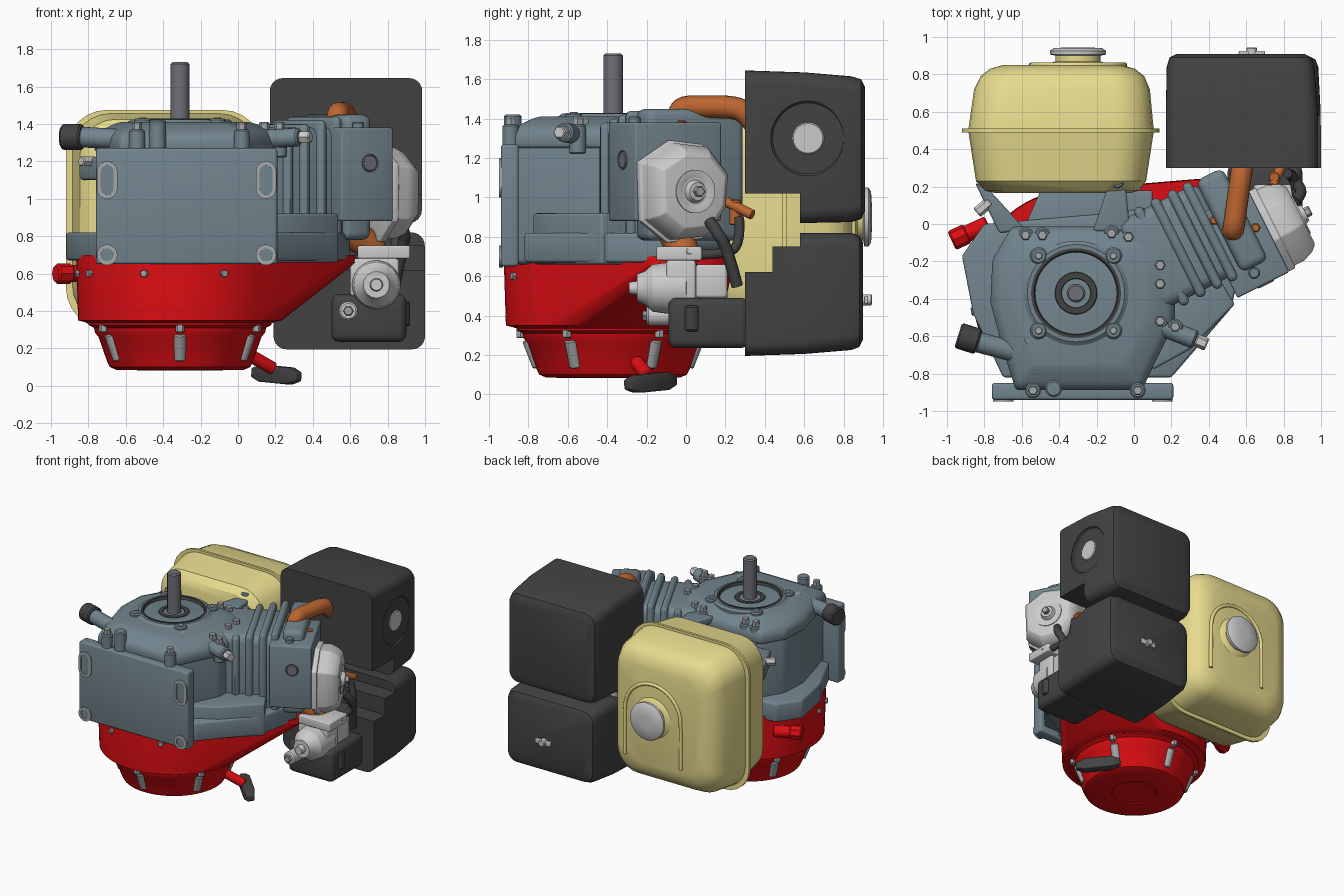
import bpy, bmesh, math
from mathutils import Vector, Matrix

if "Cube" in bpy.data.objects:
    bpy.data.objects.remove(bpy.data.objects["Cube"])

def material(name, r, g, b):
    m = bpy.data.materials.new(name)
    m.diffuse_color = (r, g, b, 1)
    m.use_nodes = True
    m.node_tree.nodes["Principled BSDF"].inputs["Base Color"].default_value = m.diffuse_color
    return m

STEEL = material("blue_grey", .17, .235, .27)
RED = material("red", .72, .004, .006)
TANK = material("pale_yellow", .80, .71, .27)
DARK = material("charcoal", .055, .055, .055)
PIPE = material("copper", .50, .13, .03)
SILVER = material("silver", .62, .60, .61)
GREY = material("bolt_grey", .38, .39, .40)
SHAFT = material("shaft_grey", .16, .16, .19)
I = Matrix.Identity(4)
CX, CY = -.31, -.37                                  # crankshaft axis
CYL = Matrix.Translation((CX, CY, 0)) @ Matrix.Rotation(math.radians(26.6), 4, 'Z')

def loft(name, rings, mat, mtx=I, bevel=0):
    """Skin a stack of equal-length point rings and cap both ends."""
    bm = bmesh.new()
    rows = [[bm.verts.new(mtx @ Vector(p)) for p in r] for r in rings]
    n = len(rows[0])
    for a, b in zip(rows, rows[1:]):
        for i in range(n):
            bm.faces.new((a[i], a[(i + 1) % n], b[(i + 1) % n], b[i]))
    bm.faces.new(rows[0])
    bm.faces.new(rows[-1])
    bmesh.ops.recalc_face_normals(bm, faces=bm.faces)
    me = bpy.data.meshes.new(name)
    bm.to_mesh(me)
    bm.free()
    ob = bpy.data.objects.new(name, me)
    bpy.context.collection.objects.link(ob)
    me.materials.append(mat)
    if bevel:
        b = ob.modifiers.new("bevel", 'BEVEL')
        b.width, b.segments, b.limit_method = bevel, 3, 'ANGLE'
        b.angle_limit = math.radians(25)
    return ob

def prism(name, pts, z0, z1, mat, mtx=I, bevel=.015):
    return loft(name, [[(x, y, z) for x, y in pts] for z in (z0, z1)], mat, mtx, bevel)

def box(name, x, y, z, mat, mtx=I, bevel=.015):
    return prism(name, [(x[0], y[0]), (x[1], y[0]), (x[1], y[1]), (x[0], y[1])], *z, mat, mtx, bevel)

def lathe(name, profile, origin, axis, mat, n=40):
    """Revolve (radius, height) pairs about an axis."""
    m = Matrix.Translation(origin) @ Vector(axis).to_track_quat('Z', 'Y').to_matrix().to_4x4()
    ang = [2 * math.pi * i / n for i in range(n)]
    return loft(name, [[(r * math.cos(a), r * math.sin(a), h) for a in ang] for r, h in profile], mat, m)

def rod(name, a, b, r, mat, n=24):
    d = Vector(b) - Vector(a)
    L, c = d.length, min(r * .2, .01)
    return lathe(name, [(r - c, 0), (r, c), (r, L - c), (r - c, L)], a, d, mat, n)

def rrect(y, x0, x1, z0, z1, r, n=6):
    """Rounded rectangle in the xz plane."""
    out = []
    for k, (cx, cz) in enumerate(((x1 - r, z1 - r), (x0 + r, z1 - r), (x0 + r, z0 + r), (x1 - r, z0 + r))):
        for i in range(n + 1):
            a = math.pi / 2 * (k + i / n)
            out.append((cx + r * math.cos(a), y, cz + r * math.sin(a)))
    return out

def tube(name, pts, r, mat):
    cu = bpy.data.curves.new(name, 'CURVE')
    cu.dimensions, cu.bevel_depth, cu.bevel_resolution, cu.use_fill_caps = '3D', r, 5, True
    sp = cu.splines.new('NURBS')
    sp.points.add(len(pts) - 1)
    for p, c in zip(sp.points, pts):
        p.co = (*c, 1)
    sp.order_u, sp.use_endpoint_u, sp.resolution_u = 3, True, 8
    ob = bpy.data.objects.new(name, cu)
    bpy.context.collection.objects.link(ob)
    cu.materials.append(mat)

def cut(ob, cutter):
    m = ob.modifiers.new("cut", 'BOOLEAN')
    m.operation, m.object, m.solver = 'DIFFERENCE', cutter, 'EXACT'
    bpy.context.view_layer.objects.active = ob
    bpy.ops.object.modifier_apply(modifier=m.name)
    bpy.data.objects.remove(cutter)

# Crankcase, domed cover, lower flange
body = [(-.62, -.87), (-.68, -.68), (-.75, -.42), (-.74, -.2), (-.64, -.03), (.0, -.03),
        (.13, -.1), (.2, -.24), (.2, -.52), (.1, -.72), (.03, -.87)]
prism("crankcase", body, .66, 1.29, STEEL, bevel=.03)
sc = lambda s, z: [(CX + (x - CX) * s, -.42 + (y + .42) * s, z) for x, y in body]
loft("crankcase_cover", [sc(1.04, 1.25), sc(1.04, 1.32), sc(.98, 1.36), sc(.8, 1.40), sc(.72, 1.41)], STEEL, bevel=.02)
prism("lower_flange", [(-.8, 0), (-.92, -.17), (-.86, -.48), (-.7, -.82), (.2, -.82), (.52, -.45),
                       (.6, -.1), (.3, .12), (-.1, .06)], .67, .82, STEEL)
prism("side_block", [(.1, -.78), (.3, -.67), (.54, -.43), (.4, -.2), (.1, -.4)], .66, .92, STEEL)

# Front mounting plate with slots and bosses
box("mounting_plate", (-.76, .21), (-.94, -.85), (.65, 1.27), STEEL)
for x in (-.7, .15):
    for z, h in ((1.1, .1), (.7, .055)):
        o = lambda y, d: rrect(y, x - .055 + d, x + .055 - d, z - h + d, z + h - d, .054 - d)
        loft("mounting_slot_rim", [o(-.93, 0), o(-.95, 0), o(-.95, .02), o(-.942, .02)], GREY)
        loft("mounting_slot_hole", [o(-.93, .02), o(-.944, .021)], STEEL)

# Output shaft, seal and flange ring
lathe("shaft_flange", [(.28, 1.36), (.28, 1.41), (.26, 1.425), (.24, 1.425), (.24, 1.39)], (CX, CY, 0), (0, 0, 1), STEEL, 64)
lathe("shaft_seal", [(.24, 1.38), (.24, 1.43), (.225, 1.43), (.215, 1.40), (.12, 1.40), (.11, 1.415), (.08, 1.415), (.07, 1.40)],
      (CX, CY, 0), (0, 0, 1), DARK, 64)
rod("output_shaft", (CX, CY, 1.3), (CX, CY, 1.73), .05, SHAFT, 32)
for sx in (-1, 1):
    for sy in (-1, 1):
        rod("flange_boss", (CX + sx * .2, CY + sy * .2, 1.36), (CX + sx * .2, CY + sy * .2, 1.43), .045, STEEL)
        rod("flange_hole", (CX + sx * .2, CY + sy * .2, 1.4), (CX + sx * .2, CY + sy * .2, 1.435), .02, GREY)
for x, y in ((-.58, -.06), (-.49, -.06), (-.12, -.05), (-.03, -.07), (.14, -.22), (.14, -.32), (.14, -.52),
             (.22, -.55), (-.54, -.89), (.02, -.89), (-.56, -.62), (-.05, -.62)):
    rod("cover_boss", (x, y, 1.22), (x, y, 1.37), .042, STEEL)
    rod("cover_bolt", (x, y, 1.36), (x, y, 1.41), .028, GREY, 6)
rod("cover_stud", (-.43, -.88, 1.2), (-.43, -.88, 1.42), .045, STEEL)

# Oil filler, drain stub and tank brackets
rod("oil_filler_neck", (-.5, -.72, 1.31), (-.84, -.63, 1.33), .055, STEEL)
rod("oil_filler_cap", (-.83, -.63, 1.33), (-.94, -.595, 1.33), .07, DARK, 16)
rod("drain_stub", (.02, -.5, 1.31), (.33, -.62, 1.33), .05, STEEL)
rod("drain_plug", (.33, -.62, 1.33), (.39, -.645, 1.33), .035, SILVER, 6)
prism("left_tank_bracket", [(-.85, .22), (-.79, .2), (-.58, -.03), (-.72, -.05)], 1.1, 1.22, STEEL)
prism("right_tank_bracket", [(-.22, -.04), (-.12, .26), (-.05, .26), (-.02, -.04)], 1.3, 1.36, STEEL)
rod("right_bracket_boss", (-.09, .23, 1.25), (-.09, .23, 1.40), .04, STEEL)
prism("rear_tank_bracket", [(-.6, -.05), (-.5, .18), (-.1, .18), (.1, .18), (.1, -.05)], .7, .8, STEEL)
rod("bracket_bolt", (-.77, .12, 1.2), (-.84, .06, 1.2), .03, SILVER, 6)

# Angled cylinder with fins, head and valve cover, in the cylinder's own frame
box("cylinder", (.35, .85), (-.29, .24), (.72, 1.38), STEEL, CYL, .06)
for i, u in enumerate((.47, .57, .67, .76)):
    box("cylinder_fin", (u, u + .055), (-.32, .265), (.7, 1.38 + .02 * i), STEEL, CYL, .04)
box("cylinder_head", (.84, 1.0), (-.3, .25), (.78, 1.45), STEEL, CYL, .04)
box("head_block", (.76, 1.07), (-.41, .08), (.88, 1.38), STEEL, CYL, .012)
rod("head_hole", CYL @ Vector((.93, -.405, 1.19)), CYL @ Vector((.93, -.416, 1.19)), .048, SHAFT)
rod("head_bolt", CYL @ Vector((.9, -.33, 1.36)), CYL @ Vector((.9, -.33, 1.41)), .03, STEEL, 12)
outline = [(-.24, .15), (-.06, .26), (.12, .24), (.24, .1), (.22, -.1), (.12, -.24), (-.08, -.26), (-.23, -.15)]
hexa = lambda u, s: [(u, -.165 + v * s, 1.03 + z * s) for v, z in outline]
loft("valve_cover", [hexa(1.07, 1), hexa(1.11, 1), hexa(1.11, .94), hexa(1.17, .94), hexa(1.23, .84), hexa(1.26, .72)],
     SILVER, CYL, .025)
au = CYL.to_3x3() @ Vector((1, 0, 0))
lathe("valve_cover_dish", [(.11, 0), (.11, .012), (.095, .012), (.06, .002), (.045, .035), (.03, .035)],
      CYL @ Vector((1.255, -.165, 1.03)), au, SILVER)
rod("valve_cover_nut", CYL @ Vector((1.26, -.165, 1.03)), CYL @ Vector((1.32, -.165, 1.03)), .028, GREY, 6)

# Red fan shroud: hull of two circles that draws in toward the bell
def hull(r1, r2, d, z, n=64):
    out = []
    for i in range(n):
        a = 2 * math.pi * (i + .5) / n
        far = d > 0 and math.cos(a) > (r1 - r2) / d
        out.append(((d if far else 0) + (r2 if far else r1) * math.cos(a), (r2 if far else r1) * math.sin(a), z))
    return out
loft("fan_shroud", [hull(.47, .47, .001, .33), hull(.545, .5, .05, .35), hull(.555, .28, .74, .66), hull(.55, .275, .74, .70)], RED, CYL)
lathe("starter_bell", [(.49, .36), (.49, .325), (.46, .31), (.455, .285), (.435, .26), (.39, .13), (.375, .10), (.34, .085),
                       (.17, .082), (.165, .09)], (CX, CY, 0), (0, 0, 1), RED, 64)
for i in range(6):
    a = math.radians(30 + 60 * i)
    c, s = math.cos(a), math.sin(a)
    at = lambda r, z: (CX + r * c, CY + r * s, z)
    rod("bell_tab", at(.43, .28), at(.375, .14), .034, GREY)
    rod("bell_bolt", at(.47, .33), at(.47, .285), .025, GREY, 6)
for a in (-150, -110, -65, 100, 150, 190):
    c, s = math.cos(math.radians(a)), math.sin(math.radians(a))
    rod("shroud_bolt", (CX + .53 * c, CY + .53 * s, .6), (CX + .57 * c, CY + .57 * s, .6), .022, GREY, 6)
rod("red_plug", (-.78, .0, .6), (-.91, -.06, .6), .045, RED)
rod("red_plug_head", (-.89, -.05, .6), (-.975, -.09, .6), .055, RED, 8)

# Pull starter handle
rod("starter_rope_guide", (.0, -.28, .2), (.19, -.19, .09), .035, RED)
H = Matrix.Translation((.205, -.18, .06)) @ Matrix.Rotation(math.radians(-45), 4, 'Z') @ Matrix.Rotation(math.radians(4), 4, 'Y')
loft("starter_handle", [[(x, -w, -h), (x, w, -h), (x, w, h), (x, -w, h)] for x, w, h in
     ((-.17, .025, .025), (-.1, .04, .045), (.1, .04, .045), (.17, .025, .025))], DARK, H, .01)

# Fuel tank with seam flange, cap and arched rib
S = ((.165, -.74, -.02, .46, 1.32, .14), (.18, -.80, .03, .40, 1.38, .18), (.23, -.845, .065, .37, 1.425, .19),
     (.49, -.885, .105, .335, 1.455, .2), (.49, -.92, .135, .305, 1.475, .22), (.51, -.92, .135, .305, 1.475, .22),
     (.51, -.885, .105, .335, 1.455, .2), (.72, -.855, .085, .355, 1.435, .19), (.79, -.82, .055, .39, 1.405, .18),
     (.83, -.77, .005, .44, 1.355, .16), (.85, -.7, -.07, .51, 1.285, .14))
loft("fuel_tank", [rrect(*s) for s in S], TANK)
lathe("tank_neck", [(.17, 0), (.15, .02), (.12, .03), (.12, .07)], (-.3, .84, .9), (0, 1, 0), TANK)
lathe("fuel_cap", [(.12, 0), (.15, .006), (.15, .026), (.13, .04), (.05, .045)], (-.3, .9, .9), (0, 1, 0), SILVER, 20)
arch = [(-.55, .848, .55)] + [(-.3 - .25 * math.cos(math.pi * i / 10), .85, .92 + .25 * math.sin(math.pi * i / 10))
                             for i in range(11)] + [(-.05, .848, .55)]
tube("tank_rib", arch, .014, TANK)

# Muffler box (upper) with side outlet
up = loft("muffler_box", [rrect(*s) for s in ((.3, .17, .985, .87, 1.645, .07), (.6, .17, .983, .87, 1.635, .07),
      (.84, .175, .965, .875, 1.615, .08), (.89, .19, .95, .89, 1.60, .08), (.91, .23, .91, .93, 1.56, .07))], DARK)
cut(up, box("cutter", (0, 1.2), (.2, .58), (.7, 1.02), DARK, bevel=0))
cut(up, rod("cutter", (.967, .62, 1.3), (1.1, .62, 1.3), .19, DARK, 48))
rod("muffler_outlet", (.95, .62, 1.3), (.973, .62, 1.3), .085, SILVER, 32)

# Air cleaner box (lower) with stepped front, intake duct and wing nut
low = loft("air_cleaner_box", [rrect(*s) for s in ((.3, .19, 1.0, .195, .82, .07), (.6, .19, .998, .205, .82, .07),
      (.84, .2, .985, .225, .82, .08), (.88, .215, .97, .24, .805, .08), (.9, .25, .93, .28, .77, .07))], DARK)
cut(low, box("cutter", (0, 1.2), (.2, .58), (.75, 1), DARK, bevel=0))
cut(low, box("cutter", (0, 1.2), (.2, .44), (.62, 1), DARK, bevel=0))
box("intake_duct", (.5, .9), (-.09, .32), (.235, .49), DARK, bevel=.04)
rod("duct_knob", (.88, .03, .32), (.88, .03, .45), .04, DARK)
rod("wing_nut_hub", (.63, .89, .48), (.63, .945, .48), .028, SILVER, 12)
box("wing_nut", (.56, .70), (.905, .925), (.46, .5), SILVER, bevel=.006)

# Exhaust and intake pipes
tube("exhaust_pipe", [(.53, -.03, 1.25), (.53, -.03, 1.36), (.53, -.04, 1.46), (.55, .1, 1.46), (.57, .24, 1.46),
                      (.58, .31, 1.43), (.58, .36, 1.36)], .058, PIPE)
box("exhaust_gasket", (.4, .68), (-.06, .04), (1.3, 1.34), PIPE, bevel=.02)
for x, y in ((.43, .02), (.65, -.02)):
    rod("exhaust_bolt", (x, y, 1.3), (x, y, 1.39), .026, PIPE, 6)
tube("intake_pipe", [(.6, -.08, .9), (.62, -.06, .8), (.7, -.02, .76), (.74, 0, .68)], .08, PIPE)
rod("breather_nipple", (.74, .2, .98), (.8, .34, .91), .026, PIPE, 16)
rod("breather_stem", (.75, .25, .86), (.75, .25, .99), .03, PIPE, 16)

# Carburettor and hoses
lathe("carburettor_bowl", [(.03, -.29), (.035, -.25), (.07, -.25), (.085, -.21), (.12, -.17), (.13, -.1), (.13, .0),
                           (.09, .01), (.09, .21)], (.74, 0, .54), (0, 1, 0), SILVER)
box("carburettor_body", (.6, .86), (-.1, .05), (.48, .68), SILVER)
box("carburettor_top", (.64, .92), (-.15, .08), (.68, .75), SILVER, CYL.inverted() @ CYL, .01)
box("carburettor_side", (.64, .85), (.05, .21), (.49, .66), SILVER)
rod("carburettor_screw", (.59, -.2, .4), (.59, .05, .4), .05, SILVER)
rod("carburettor_screw_head", (.59, -.22, .4), (.59, -.19, .4), .028, GREY, 6)
rod("throttle_lever", (.8, -.02, .7), (.92, .02, .73), .02, SILVER, 10)
tube("breather_hose", [(.82, .27, .9), (.84, .28, .75), (.87, .18, .71), (.88, .06, .71)], .025, DARK)
tube("plug_lead", [(.86, .12, .88), (.9, .16, .82), (.88, .21, .74), (.84, .26, .55)], .03, DARK)

# Turn everything into meshes and smooth it
bpy.ops.object.select_all(action='SELECT')
bpy.context.view_layer.objects.active = up
bpy.ops.object.convert(target='MESH')
bpy.ops.object.select_all(action='SELECT')
bpy.ops.object.shade_smooth_by_angle(angle=math.radians(32))
